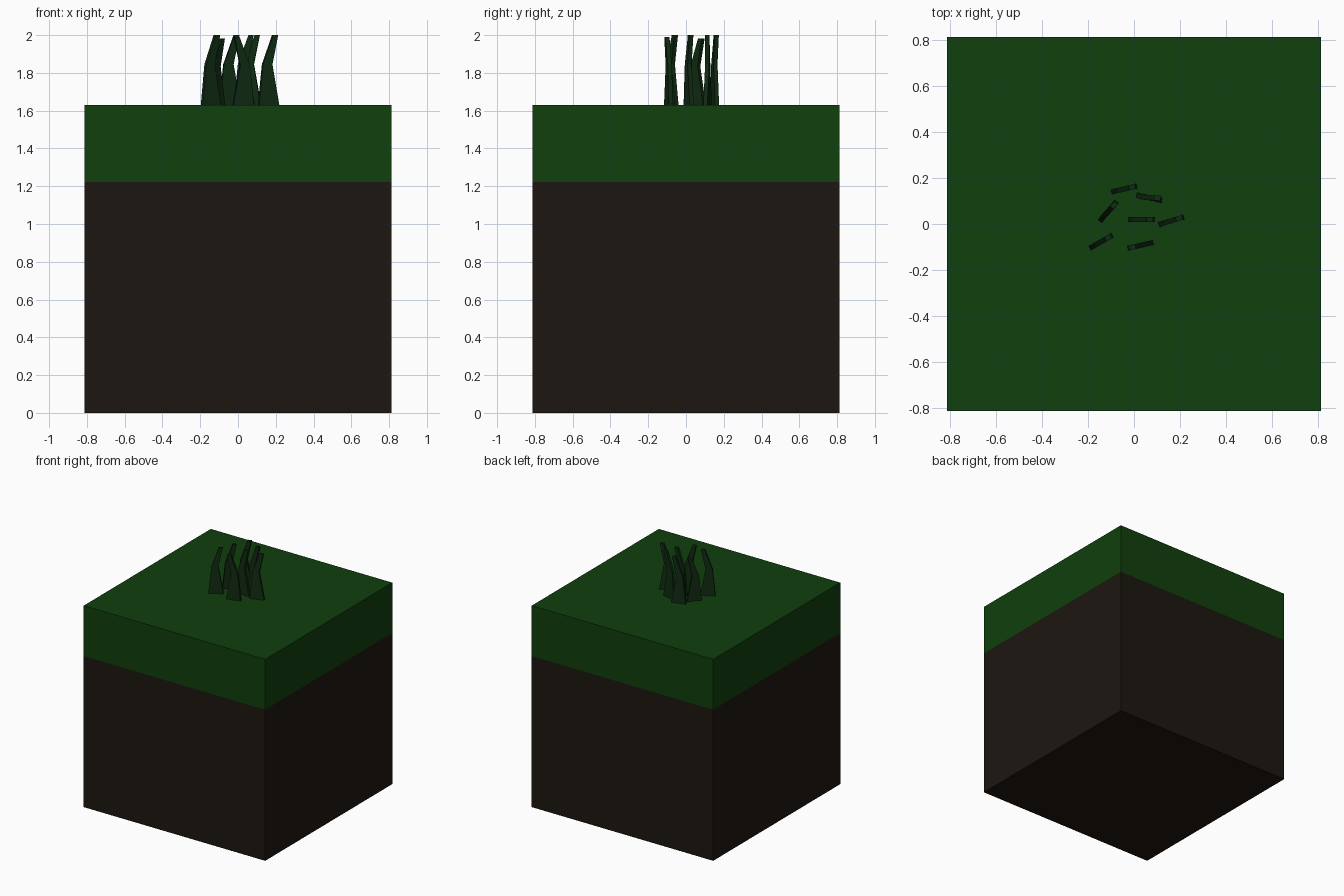
import bpy, bmesh
from math import radians
from mathutils import Matrix, Vector

if "Cube" in bpy.data.objects:
    bpy.data.objects.remove(bpy.data.objects["Cube"])


def material(name, rgb):
    m = bpy.data.materials.new(name)
    m.diffuse_color = (*rgb, 1)
    m.use_nodes = True
    m.node_tree.nodes["Principled BSDF"].inputs["Base Color"].default_value = m.diffuse_color
    return m


SOIL = material("soil", (0.012, 0.008, 0.005))
TURF = material("turf", (0.005, 0.05, 0.004))
BLADE = material("blade", (0.005, 0.024, 0.006))


def add_object(name, bm, mat):
    bmesh.ops.recalc_face_normals(bm, faces=bm.faces)
    me = bpy.data.meshes.new(name)
    bm.to_mesh(me)
    bm.free()
    me.materials.append(mat)
    ob = bpy.data.objects.new(name, me)
    bpy.context.collection.objects.link(ob)
    return ob


def box(name, half, z0, z1, mat):
    bm = bmesh.new()
    bmesh.ops.create_cube(bm, size=1)
    bmesh.ops.scale(bm, vec=(2 * half, 2 * half, z1 - z0), verts=bm.verts)
    bmesh.ops.translate(bm, vec=(0, 0, (z0 + z1) / 2), verts=bm.verts)
    add_object(name, bm, mat)


# Ground block: soil with a turf layer on top
box("soil_block", 0.812, 0, 1.222, SOIL)
box("turf_layer", 0.812, 1.222, 1.63, TURF)

# Blade sections: left edge, right edge, height
PROFILE = [(-0.056, 0.056, 0), (-0.034, 0.018, 0.215), (0.022, 0.05, 0.37)]


def grass_blade(name, x, y, angle, bend=0, height=1.0, thick=0.022):
    bm = bmesh.new()
    rings = []
    for left, right, z in PROFILE:
        t = z / 0.37
        turn = Matrix.Rotation(radians(angle + bend * t), 4, 'Z')
        rings.append([bm.verts.new(turn @ Vector((px, py, z * height)) + Vector((x, y, 1.63)))
                      for px, py in ((left, -thick / 2), (right, -thick / 2),
                                     (right, thick / 2), (left, thick / 2))])
    for a, b in zip(rings, rings[1:]):
        for i in range(4):
            j = (i + 1) % 4
            bm.faces.new((a[i], a[j], b[j], b[i]))
    bm.faces.new(rings[0][::-1])
    bm.faces.new(rings[-1])
    add_object(name, bm, BLADE)


# Tuft of seven blades: x, y, angle, twist, height factor
tuft = [
    (-0.043, 0.152, 13, 0, 1.0),
    (0.066, 0.114, -12, 10, 1.0),
    (-0.112, 0.055, 50, -4, 0.95),
    (0.033, 0.020, 0, 0, 1.0),
    (0.162, 0.014, 17, 0, 1.0),
    (-0.143, -0.077, 30, 0, 1.0),
    (0.028, -0.093, 193, 0, 0.97),
]
for n, blade in enumerate(tuft, 1):
    grass_blade(f"grass_blade_{n}", *blade)
